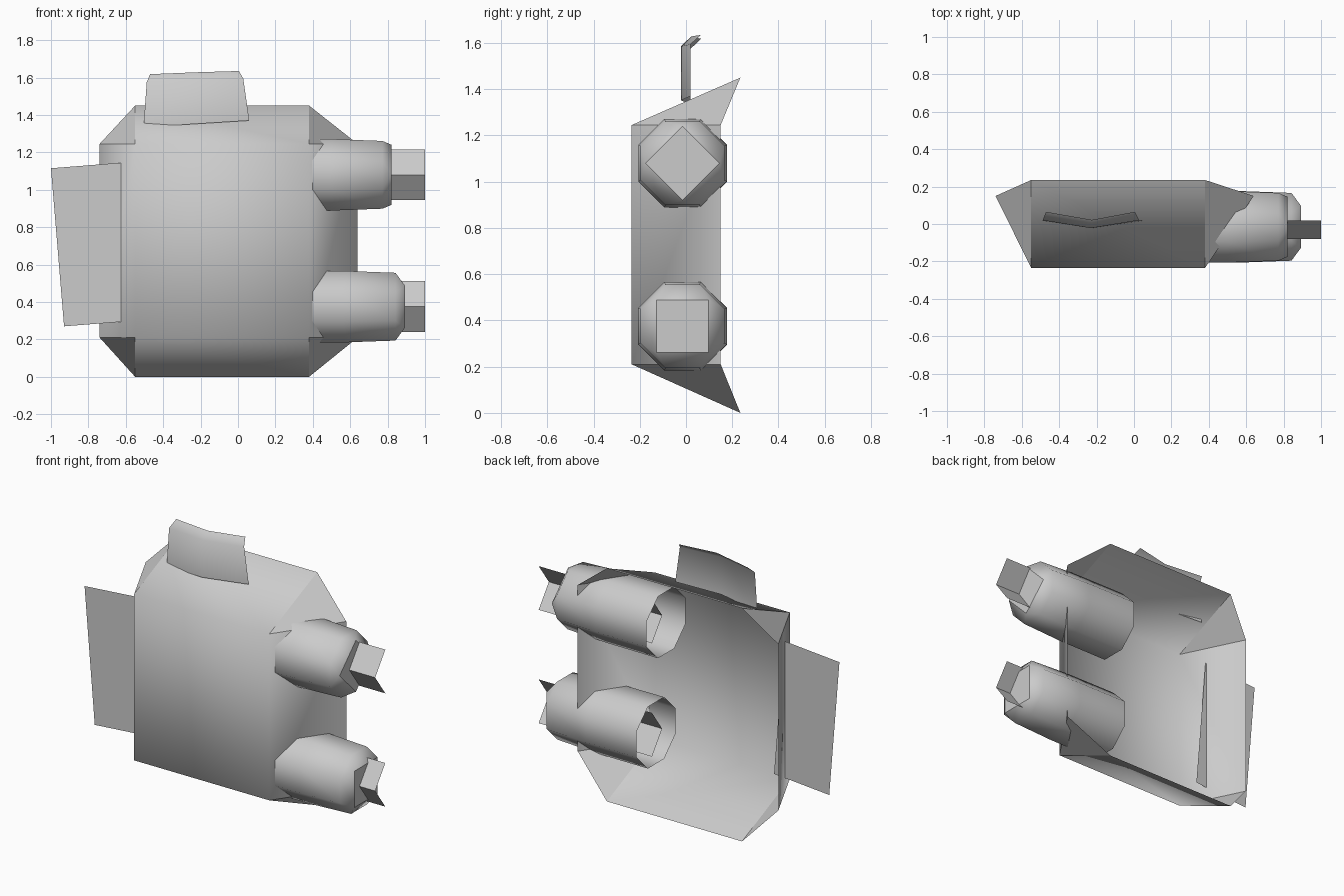
import bpy, bmesh, math

old = bpy.data.objects.get("Cube")
if old:
    bpy.data.objects.remove(old, do_unlink=True)

grey = bpy.data.materials.new("plain_grey")
grey.use_nodes = True
grey.diffuse_color = (0.6, 0.6, 0.6, 1)
grey.node_tree.nodes["Principled BSDF"].inputs["Base Color"].default_value = (0.6, 0.6, 0.6, 1)


def make(name, verts, faces, smooth_angle=None, sharp_faces=()):
    """Mesh object; smooth below smooth_angle, with sharp_faces kept crisp."""
    mesh = bpy.data.meshes.new(name)
    mesh.from_pydata(verts, [], faces)
    mesh.materials.append(grey)
    obj = bpy.data.objects.new(name, mesh)
    bpy.context.collection.objects.link(obj)
    if smooth_angle:
        bpy.ops.object.select_all(action='DESELECT')
        obj.select_set(True)
        bpy.context.view_layer.objects.active = obj
        bpy.ops.object.shade_smooth_by_angle(angle=math.radians(smooth_angle))
    if sharp_faces:
        bm = bmesh.new()
        bm.from_mesh(mesh)
        bm.faces.ensure_lookup_table()
        for i in sharp_faces:
            bm.faces[i].smooth = False
            for e in bm.faces[i].edges:
                e.smooth = False
        bm.to_mesh(mesh)
        bm.free()
    return obj


def sheet(name, rows, smooth_angle=None):
    """Open surface through rows of points of equal length."""
    n = len(rows[0])
    faces = [(r * n + c, r * n + c + 1, (r + 1) * n + c + 1, (r + 1) * n + c)
             for r in range(len(rows) - 1) for c in range(n - 1)]
    return make(name, [p for row in rows for p in row], faces, smooth_angle)


# Body shell: front panel, four flaps swept back, triangular corners, open back
FRONT = -0.235
XL, XR, ZB, ZT = -0.55, 0.38, 0.21, 1.245
body_verts = []
for x, z, xo, zo in ((XL, ZB, -0.74, 0.0), (XR, ZB, 0.64, 0.0),
                     (XR, ZT, 0.64, 1.45), (XL, ZT, -0.74, 1.45)):
    body_verts += [(x, FRONT, z), (x, 0.235, zo), (xo, 0.15, z)]
body_faces = [(0, 3, 6, 9),
              (0, 1, 4, 3), (3, 5, 8, 6), (6, 7, 10, 9), (9, 11, 2, 0),
              (0, 2, 1), (3, 4, 5), (6, 8, 7), (9, 10, 11)]
make("body_shell", body_verts, body_faces, 75, sharp_faces=range(5, 9))

# Side pods: octagonal tubes, open inside the body, tapering to a square cap
PY = -0.015


def pod(name, z, start, cap_turn):
    def ring(x, r, n, turn):
        return [(x, PY + r * math.cos(turn + i * math.tau / n),
                 z + r * math.sin(turn + i * math.tau / n)) for i in range(n)]
    verts, faces = [], []
    for dx, r in ((0, 0.208), (0.35, 0.207), (0.625, 0.196)):
        verts += ring(start + dx, r, 8, math.pi / 8)
    verts += ring(start + 0.675, 0.16, 4, cap_turn)
    for k in (0, 8):
        faces += [(k + i, k + (i + 1) % 8, k + 8 + (i + 1) % 8, k + 8 + i) for i in range(8)]
    # Each cap corner meets one octagon side; the sides between become quads
    first = 7 if cap_turn == 0 else 0
    for j in range(4):
        a, b, c = (16 + (first + 2 * j + s) % 8 for s in range(3))
        p, q = 24 + j, 24 + (j + 1) % 4
        faces += [(a, b, p), (b, c, q, p)]
    faces.append((24, 25, 26, 27))
    make(name, verts, faces, 50, sharp_faces=[len(faces) - 1])


def fin(name, z):
    """Folded plate running along the pod and out through its cap."""
    sheet(name, [[(x, y, z + dz) for x in (0.22, 1.0)]
                 for y, dz in ((0.02, -0.136), (-0.08, 0), (0.02, 0.136))])


for label, z, start, turn in (("upper", 1.08, 0.147, 0), ("lower", 0.375, 0.217, math.pi / 4)):
    pod(label + "_pod", z, start, turn)
    fin(label + "_pod_fin", z)

# Flat plate on the right-hand side, slightly tilted
sheet("side_plate", [[(-0.93, -0.08, 0.27), (-0.55, -0.08, 0.30)],
                     [(-1.0, -0.08, 1.115), (-0.62, -0.08, 1.145)]])

# Creased top plate with its upper edge bent back
sheet("top_plate", [
    [(-0.505, 0.02, 1.335), (-0.23, -0.022, 1.352), (0.06, 0.02, 1.37)],
    [(-0.488, 0.02, 1.575), (-0.23, -0.022, 1.585), (0.028, 0.02, 1.595)],
    [(-0.47, 0.065, 1.618), (-0.225, 0.022, 1.628), (0.005, 0.065, 1.635)]], 60)
